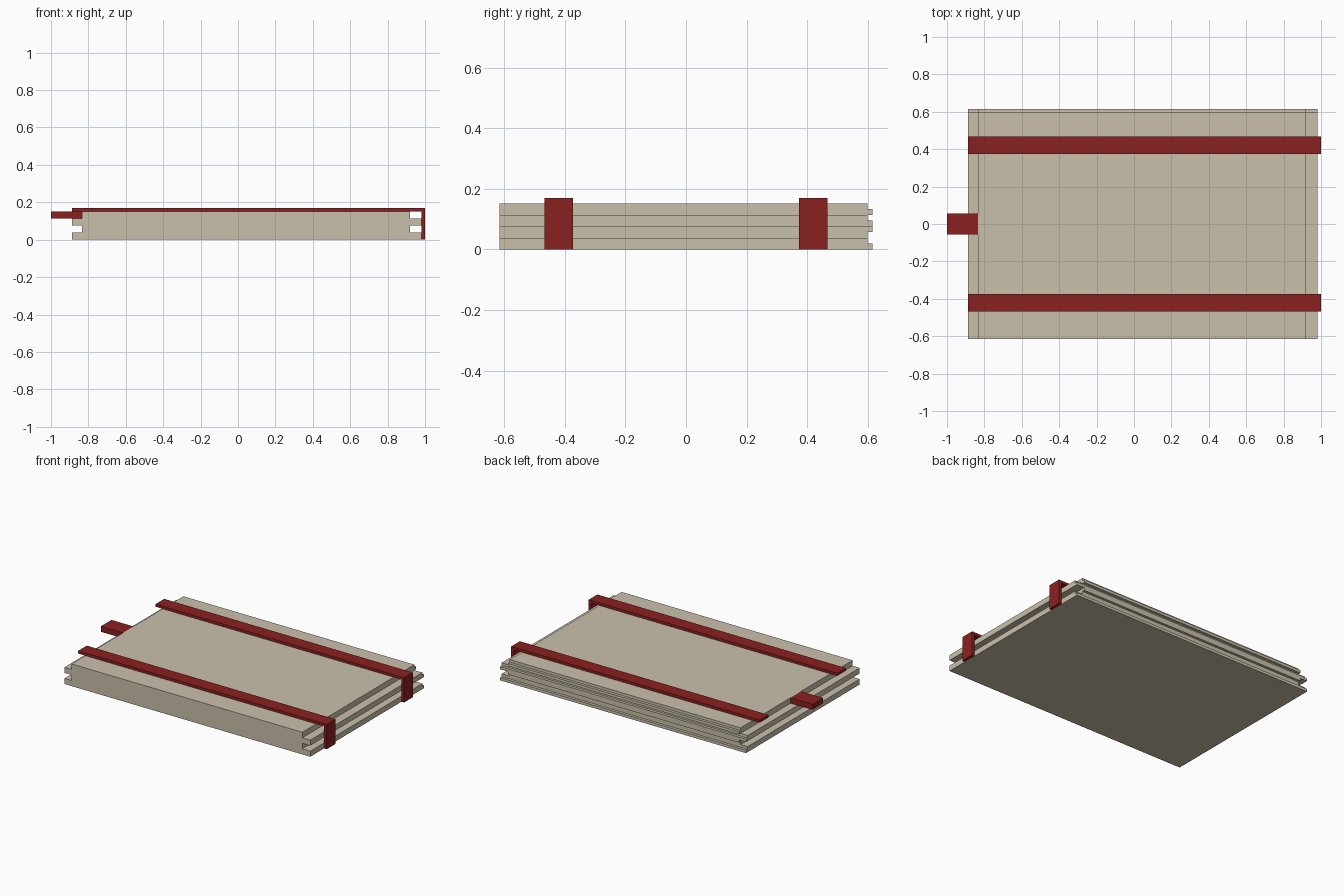
import bpy
import bmesh

cube = bpy.data.objects.get("Cube")
if cube:
    bpy.data.objects.remove(cube, do_unlink=True)


def make_material(name, rgb):
    mat = bpy.data.materials.new(name)
    mat.use_nodes = True
    colour = (*rgb, 1.0)
    mat.diffuse_color = colour
    mat.node_tree.nodes["Principled BSDF"].inputs["Base Color"].default_value = colour
    return mat


beige = make_material("beige", (0.59, 0.53, 0.41))
red = make_material("dark red", (0.26, 0.0145, 0.0145))


def extrude_profile(name, points, axis, start, end, mat):
    """Extrude a closed (horizontal, z) profile along the x or y axis."""
    bm = bmesh.new()
    verts = [bm.verts.new((start, a, z) if axis == "x" else (a, start, z))
             for a, z in points]
    face = bm.faces.new(verts)
    grown = bmesh.ops.extrude_face_region(bm, geom=[face])["geom"]
    moved = [g for g in grown if isinstance(g, bmesh.types.BMVert)]
    d = end - start
    bmesh.ops.translate(bm, verts=moved, vec=(d, 0, 0) if axis == "x" else (0, d, 0))
    bmesh.ops.recalc_face_normals(bm, faces=bm.faces)
    mesh = bpy.data.meshes.new(name)
    bm.to_mesh(mesh)
    bm.free()
    mesh.materials.append(mat)
    obj = bpy.data.objects.new(name, mesh)
    bpy.context.collection.objects.link(obj)
    return obj


def stepped_edge(steps):
    """Turn (z bottom, z top, offset) bands into an edge running upwards."""
    return [(a, z) for low, high, a in steps for z in (low, high)]


# Board: four stacked layers, alternately long and short at both ends
LAYER = 0.038
TOP = 4 * LAYER
FRONT, BACK, TONGUE = -0.616, 0.598, 0.616


def board_end(long, short):
    return stepped_edge([(i * LAYER, (i + 1) * LAYER, short if i % 2 else long)
                         for i in range(4)])


outline = board_end(0.98, 0.92) + board_end(-0.887, -0.833)[::-1]
board = extrude_profile("board", outline, "y", FRONT, TONGUE, beige)

# Tongues along the back edge, shaped by intersecting with a side profile
half = LAYER / 2
levels = [0, half, 3 * half, 5 * half, 6 * half, 7 * half, TOP]
tongues = stepped_edge([(levels[i], levels[i + 1], BACK if i % 2 else TONGUE)
                        for i in range(6)])
cutter = extrude_profile("tongue_cutter", tongues + [(FRONT - 0.1, TOP), (FRONT - 0.1, 0)],
                         "x", -1.2, 1.2, beige)
cutter.hide_render = True
cutter.hide_viewport = True
cut = board.modifiers.new("tongues", "BOOLEAN")
cut.operation = "INTERSECT"
cut.solver = "EXACT"
cut.object = cutter

# Apply the cut, then remove the helper
graph = bpy.context.evaluated_depsgraph_get()
board.data = bpy.data.meshes.new_from_object(board.evaluated_get(graph))
board.modifiers.clear()
bpy.data.objects.remove(cutter, do_unlink=True)

# Two straps across the top, folded down over the +x end
strap_profile = [(-0.887, TOP), (0.98, TOP), (0.98, 0), (1, 0), (1, 0.17), (-0.887, 0.17)]
for name, y in (("front_strap", -0.42), ("back_strap", 0.42)):
    extrude_profile(name, strap_profile, "y", y - 0.047, y + 0.047, red)

# Pull tab in the upper notch of the -x end
tab_profile = [(-1, 3 * LAYER), (-0.833, 3 * LAYER), (-0.833, TOP), (-1, TOP)]
extrude_profile("pull_tab", tab_profile, "y", -0.057, 0.057, red)
